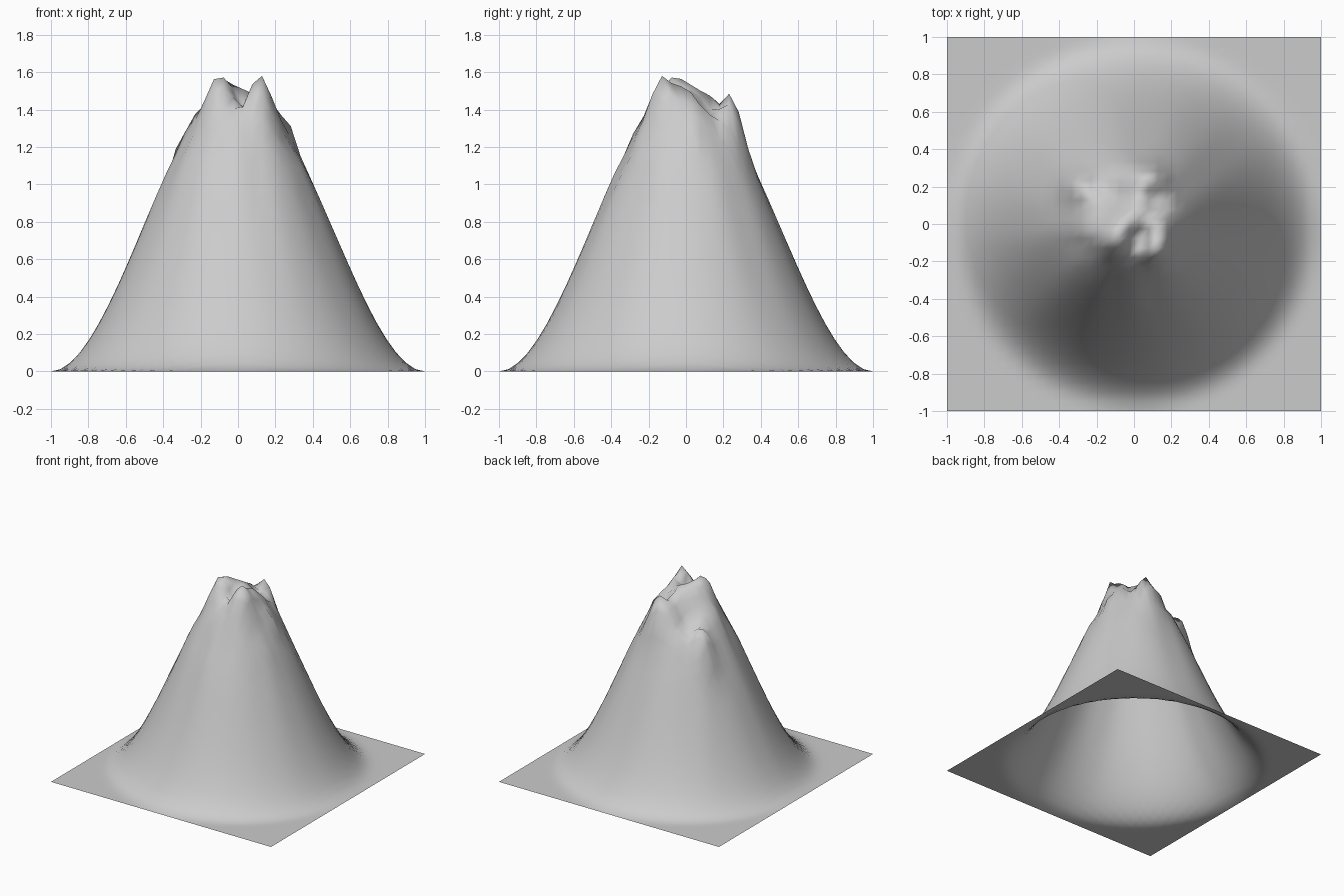
import bpy, bmesh, math
from mathutils import Vector, noise

if "Cube" in bpy.data.objects:
    bpy.data.objects.remove(bpy.data.objects["Cube"])

# Gaussian details: x, y, height offset, radius
DETAILS = [
    (-0.13, -0.09, 0.10, 0.06),   # left summit peak
    (0.13, -0.13, 0.15, 0.065),   # right summit peak
    (0.03, -0.07, -0.18, 0.055),  # notch between the peaks
    (0.03, 0.04, -0.06, 0.06),
    (0.10, 0.25, 0.16, 0.07),     # rear crag
    (0.00, 0.27, 0.10, 0.05),
    (-0.31, 0.20, 0.18, 0.06),    # left rear ledge
    (-0.12, 0.15, -0.14, 0.09),   # hollow behind the summit
    (0.10, 0.12, -0.10, 0.06),
    (0.27, 0.03, 0.08, 0.05),     # right shoulder
    (0.08, -0.23, 0.04, 0.06),
]


def height(x, y):
    r = math.hypot(x, y)
    t = max(0.0, 1 - r)
    z = 1.57 * t * t * (3 - 2 * t)
    for cx, cy, amount, rad in DETAILS:
        z += amount * math.exp(-((x - cx) ** 2 + (y - cy) ** 2) / (rad * rad))
    # rocky roughness at the top, gentle gullies down the flanks
    rough = noise.noise(Vector((x * 11, y * 11, 3.7)))
    z += 0.06 * rough * math.exp(-(r / 0.36) ** 4)
    a = math.atan2(y, x)
    gully = noise.noise(Vector((math.cos(a) * 4, math.sin(a) * 4, r * 1.5)))
    z += 0.09 * gully * t * t * min(1, r / 0.3)
    return min(1.58, max(0.0, z))


# mountain: a square sheet raised into a peak
bm = bmesh.new()
bmesh.ops.create_grid(bm, x_segments=39, y_segments=39, size=1.0)
for v in bm.verts:
    v.co.z = height(v.co.x, v.co.y)
for f in bm.faces:
    f.smooth = True
mesh = bpy.data.meshes.new("mountain")
bm.to_mesh(mesh)
bm.free()
mountain = bpy.data.objects.new("mountain", mesh)
bpy.context.collection.objects.link(mountain)
